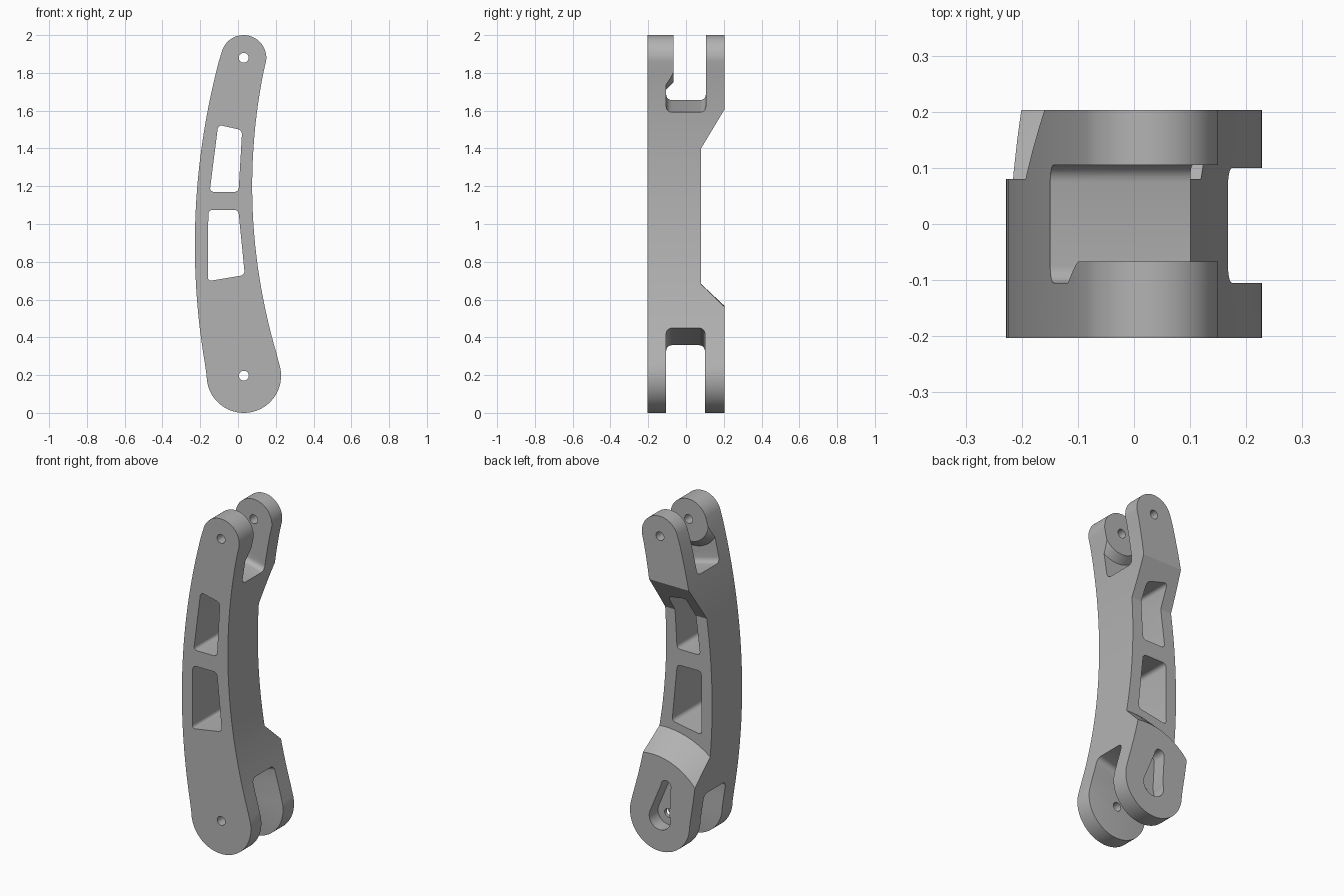
import bpy, bmesh
from math import radians, sin, cos
from mathutils import Matrix

cube = bpy.data.objects.get("Cube")
if cube:
    bpy.data.objects.remove(cube, do_unlink=True)

TOP, LOW = (0.03, 1.88), (0.031, 0.197)     # pivot centres in x, z
FRONT_WALL, BACK_WALL = -0.105, 0.1         # inner faces of the fork plates


def make(name, bm):
    bmesh.ops.recalc_face_normals(bm, faces=bm.faces[:])
    mesh = bpy.data.meshes.new(name)
    bm.to_mesh(mesh)
    bm.free()
    ob = bpy.data.objects.new(name, mesh)
    bpy.context.collection.objects.link(ob)
    return ob


def bevel(bm, edges, size):
    bmesh.ops.bevel(bm, geom=edges, offset=size, offset_type='OFFSET', segments=5,
                    profile=0.5, affect='EDGES', clamp_overlap=True)


def prism(name, pts, a, b, along='Y', size=0, rule=None):
    """Extrude an outline along x or y, rounding the edges picked by a rule."""
    bm = bmesh.new()
    place = (lambda p: (p[0], a, p[1])) if along == 'Y' else (lambda p: (a, p[0], p[1]))
    face = bm.faces.new([bm.verts.new(place(p)) for p in pts])
    out = bmesh.ops.extrude_face_region(bm, geom=[face])
    move = (0, b - a, 0) if along == 'Y' else (b - a, 0, 0)
    bmesh.ops.translate(bm, vec=move, verts=[g for g in out["geom"] if isinstance(g, bmesh.types.BMVert)])
    bmesh.ops.recalc_face_normals(bm, faces=bm.faces[:])
    if size:
        bevel(bm, [e for e in bm.edges if rule(e)], size)
    return make(name, bm)


def disc(name, centre, y0, y1, r0, r1=None):
    """Cylinder or cone along y."""
    bm = bmesh.new()
    place = Matrix.Translation((centre[0], (y0 + y1) / 2, centre[1])) @ Matrix.Rotation(radians(-90), 4, 'X')
    bmesh.ops.create_cone(bm, cap_ends=True, segments=64, radius1=r0, radius2=r1 or r0,
                          depth=y1 - y0, matrix=place)
    return make(name, bm)


def cut(target, cutter):
    mod = target.modifiers.new("cut", 'BOOLEAN')
    mod.operation, mod.solver, mod.object = 'DIFFERENCE', 'EXACT', cutter
    bpy.context.view_layer.update()
    graph = bpy.context.evaluated_depsgraph_get()
    mesh = bpy.data.meshes.new_from_object(target.evaluated_get(graph))
    target.modifiers.clear()
    target.data = mesh
    bpy.data.objects.remove(cutter, do_unlink=True)


def arc(centre, r, a, b, n):
    angles = [radians(a + (b - a) * i / n) for i in range(n + 1)]
    return [(centre[0] + r * cos(t), centre[1] + r * sin(t)) for t in angles]


def side(fn, z0, z1, n=28):
    zs = [z0 + (z1 - z0) * i / n for i in range(1, n)]
    return [(fn(z), z) for z in zs]


def along_y(e):
    d = e.verts[0].co - e.verts[1].co
    return abs(d.y) > 0.9 * d.length


# Curved link outline: two round ends joined by shallow curves
def left(z):
    return -0.228 + 0.0162 * (z - 0.95) + 0.1345 * (z - 0.95) ** 2


def right(z):
    return 0.075 + 0.164 * (z - 1.2) ** 2


top_arc = arc(TOP, 0.12, -8, 160, 28)
low_arc = arc(LOW, 0.197, 180, 377, 36)
outline = (top_arc + side(left, top_arc[-1][1], low_arc[0][1])
           + low_arc + side(right, low_arc[-1][1], top_arc[0][1]))
body = prism("link_body", outline, -0.203, 0.203)

# Lower fork slot with a filleted, tilted ceiling
slot = prism("lower_slot", [(-0.4, 0.305), (0.4, 0.508), (0.4, -0.2), (-0.4, -0.2)],
             FRONT_WALL, BACK_WALL, size=0.03,
             rule=lambda e: min(v.co.z for v in e.verts) > 0.2 and not along_y(e))
cut(body, slot)

# Rounded inner rims of the lower fork plates
bm = bmesh.new()
bm.from_mesh(body.data)


def is_rim(e):
    for wall in (FRONT_WALL, BACK_WALL):
        if all(abs(v.co.y - wall) < 0.001 and v.co.z < 0.27 for v in e.verts):
            flat = [abs(f.normal.y) > 0.9 for f in e.link_faces]
            return len(flat) == 2 and flat[0] != flat[1]
    return False


bevel(bm, [e for e in bm.edges if is_rim(e)], 0.025)
bm.to_mesh(body.data)
bm.free()

# Upper fork slot, leaving a conical boss on the front plate
slot = prism("upper_slot", [(-0.4, 1.72), (0.4, 1.515), (0.4, 2.3), (-0.4, 2.3)],
             FRONT_WALL, BACK_WALL + 0.005, size=0.03,
             rule=lambda e: max(v.co.z for v in e.verts) < 2 and not along_y(e))
cut(slot, disc("boss", TOP, -0.125, -0.067, 0.19, 0.13))
cut(body, slot)

# Recessed back: sloped at the top, conical around the lower pivot
recess = prism("back_recess", [(0.08, 1.4), (0.32, 1.8), (0.32, 0.2), (0.08, 0.2)], -0.5, 0.5, along='X')
cut(recess, disc("lower_collar", (0.08, 0.2), 0.04, 0.36, 0.52, 0.22))
cut(body, recess)

# Two rounded windows
windows = {
    "upper_window": [(-0.105, 1.525), (0.022, 1.497), (0.003, 1.17), (-0.15, 1.17)],
    "lower_window": [(-0.157, 1.075), (0.002, 1.075), (0.036, 0.73), (-0.16, 0.697)],
}
for name, pts in windows.items():
    cut(body, prism(name, pts, -0.4, 0.4, size=0.022, rule=along_y))

# Tapered keyhole pocket in the lower back plate
keyhole = arc((-0.01, 0.4), 0.032, 0, 180, 12) + arc(LOW, 0.07, 155, 385, 24)
cut(body, prism("keyhole_pocket", keyhole, 0.12, 0.4))

# Pivot holes
for centre in (TOP, LOW):
    cut(body, disc("pivot_hole", centre, -0.4, 0.4, 0.026))

# Colour and shading
grey = bpy.data.materials.new("plain_grey")
grey.use_nodes = True
colour = (0.45, 0.45, 0.45, 1)
grey.diffuse_color = colour
grey.node_tree.nodes["Principled BSDF"].inputs["Base Color"].default_value = colour
body.data.materials.clear()
body.data.materials.append(grey)
body.data.polygons.foreach_set("material_index", [0] * len(body.data.polygons))
bpy.ops.object.select_all(action='DESELECT')
body.select_set(True)
bpy.context.view_layer.objects.active = body
bpy.ops.object.shade_smooth_by_angle(angle=radians(25))
